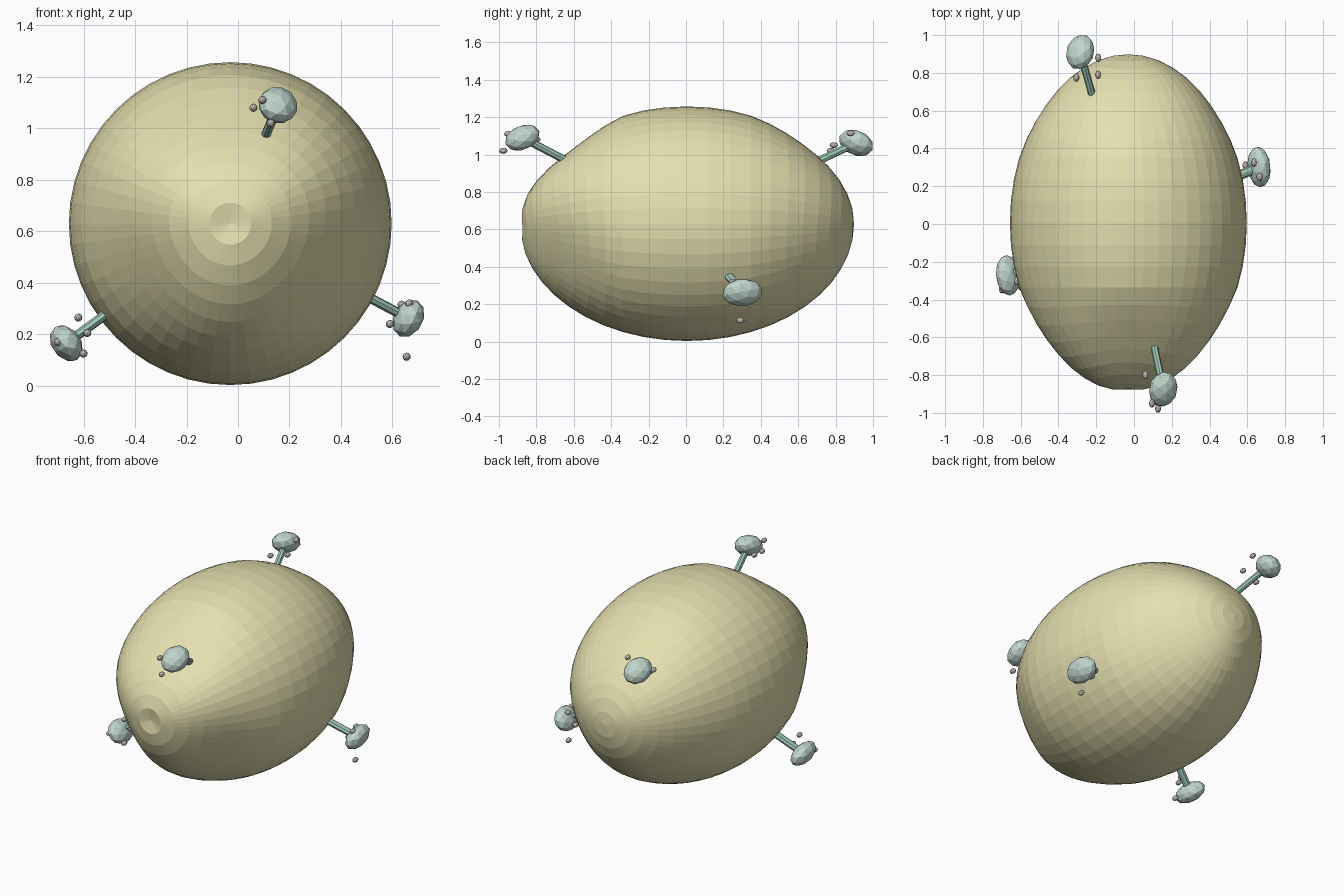
import bpy, bmesh, math
from mathutils import Vector, Matrix

if "Cube" in bpy.data.objects:
    bpy.data.objects.remove(bpy.data.objects["Cube"])

CENTRE = Vector((-0.03, 0.005, 0.63))
RADIUS = 0.627
STRETCH = Matrix.Diagonal((1, 1.425, 1, 1))   # everything is a sphere stretched along y
PLACE = Matrix.Translation(CENTRE) @ STRETCH


def material(name, colour):
    m = bpy.data.materials.new(name)
    m.diffuse_color = (*colour, 1)
    m.use_nodes = True
    m.node_tree.nodes["Principled BSDF"].inputs["Base Color"].default_value = m.diffuse_color
    return m


YELLOW = material("pale_yellow", (0.78, 0.74, 0.43))
STALK = material("stalk_green", (0.36, 0.60, 0.48))
KNOB = material("knob_green", (0.53, 0.67, 0.61))
BEAD = material("bead_grey", (0.52, 0.47, 0.43))


def finish(bm, name, mat):
    bmesh.ops.recalc_face_normals(bm, faces=bm.faces[:])
    mesh = bpy.data.meshes.new(name)
    bm.to_mesh(mesh)
    bm.free()
    mesh.materials.append(mat)
    obj = bpy.data.objects.new(name, mesh)
    bpy.context.collection.objects.link(obj)
    return obj


# Body: faceted ball, poles on y, with three shallow dents around each pole
bm = bmesh.new()
bmesh.ops.create_uvsphere(bm, u_segments=48, v_segments=24, radius=1,
                          matrix=Matrix.Rotation(math.pi / 2, 4, 'X'))
for v in bm.verts:
    n = v.co.normalized()
    rho = math.hypot(n.x, n.z)
    around = math.atan2(n.z, n.x)
    lobe = (1 + math.cos(3 * (around - math.pi / 2))) / 2
    polar = max(0.0, abs(n.y) - 0.35) / 0.65
    front = n.y < 0
    dent = (0.065 if front else 0.03) * lobe * math.sin(math.pi * min(1, polar) ** 1.3)
    pit = (0.03 if front else 0.0) * max(0.0, 1 - rho / 0.15)
    v.co = n * RADIUS * (1 - dent - pit)
bm.transform(PLACE)
finish(bm, "body", YELLOW)

# Stalks with flattened knobs, in a tetrahedral arrangement
knobs = {
    "front": (0.155, -0.875, 1.09),
    "right": (0.662, 0.302, 0.262),
    "left": (-0.667, -0.272, 0.165),
    "back": (-0.285, 0.91, 1.062),
}
unplace = PLACE.inverted()
for side, pos in knobs.items():
    local = unplace @ Vector(pos)
    aim = local.to_track_quat('Z', 'Y').to_matrix().to_4x4()
    dist = local.length

    bm = bmesh.new()
    start, end = 0.57, dist - 0.01
    bmesh.ops.create_cone(bm, cap_ends=True, segments=8, radius1=0.019, radius2=0.019,
                          depth=end - start,
                          matrix=PLACE @ aim @ Matrix.Translation((0, 0, (start + end) / 2)))
    finish(bm, side + "_stalk", STALK)

    bm = bmesh.new()
    bmesh.ops.create_icosphere(bm, subdivisions=2, radius=1,
                               matrix=PLACE @ aim @ Matrix.Translation((0, 0, dist))
                               @ Matrix.Diagonal((0.078, 0.078, 0.056, 1)))
    finish(bm, side + "_knob", KNOB)

# Small beads floating about each knob
beads = {
    "front": [(0.06, -0.80, 1.08), (0.095, -0.95, 1.11), (0.127, -0.977, 1.02)],
    "right": [(0.635, 0.325, 0.315), (0.665, 0.25, 0.32), (0.59, 0.31, 0.24),
              (0.655, 0.29, 0.113)],
    "left": [(-0.62, -0.30, 0.265), (-0.585, -0.28, 0.205), (-0.60, -0.33, 0.125),
             (-0.70, -0.345, 0.17)],
    "back": [(-0.19, 0.88, 1.113), (-0.19, 0.79, 1.05), (-0.305, 0.775, 1.02)],
}
for side, places in beads.items():
    for i, p in enumerate(places):
        bm = bmesh.new()
        bmesh.ops.create_icosphere(bm, subdivisions=2, radius=0.016,
                                   matrix=Matrix.Translation(p) @ STRETCH)
        finish(bm, f"{side}_bead_{i + 1}", BEAD)
